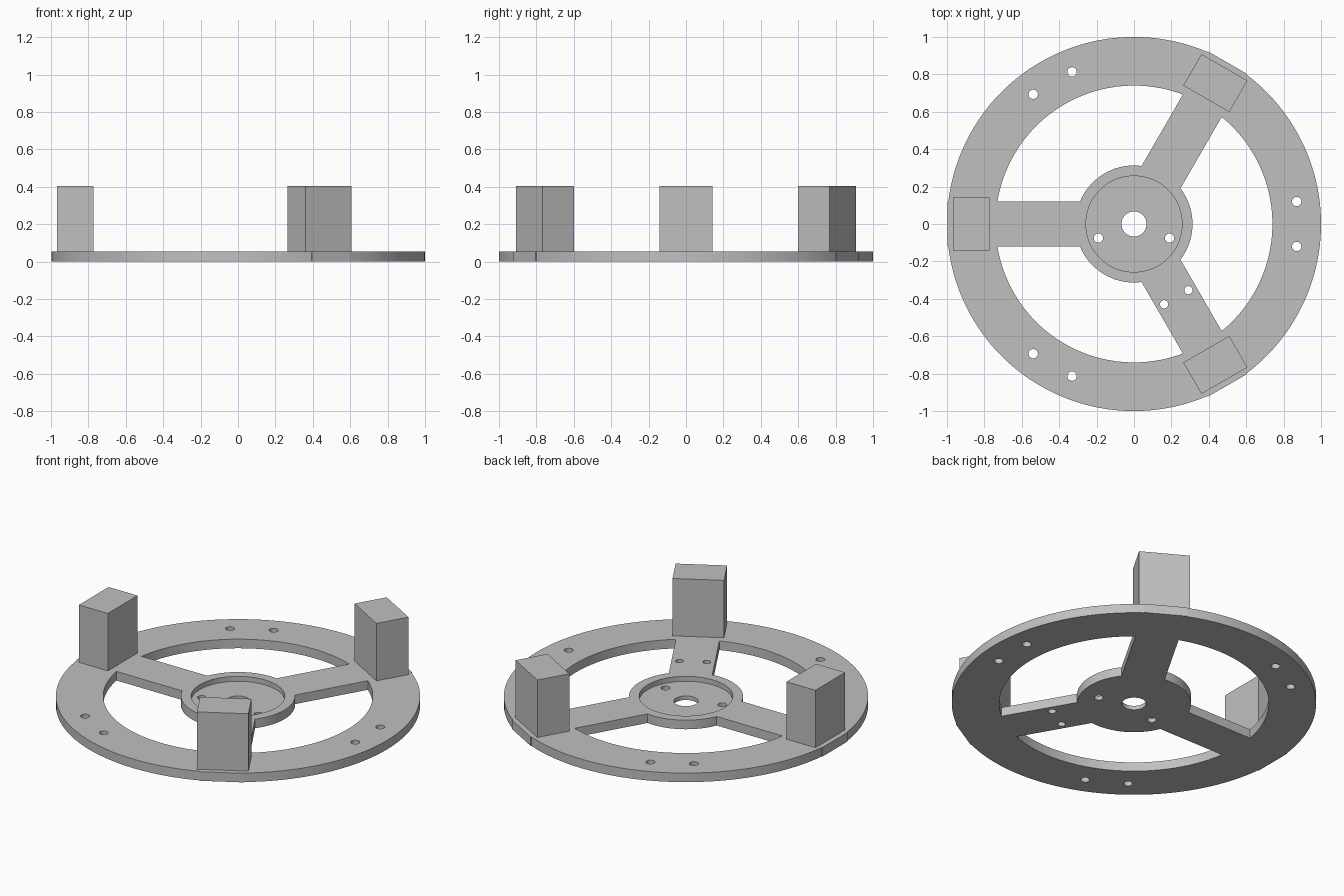
import bpy, bmesh, math
from mathutils import Matrix

if "Cube" in bpy.data.objects:
    bpy.data.objects.remove(bpy.data.objects["Cube"])

RIM_OUT, RIM_IN, HUB_R, THICK = 1.0, 0.74, 0.313, 0.055
HALF_W, SPOKE_END = 0.12, 0.997
SPOKES = [math.radians(a) for a in (60, 180, 300)]
THIRD = math.radians(120)

grey = bpy.data.materials.new("grey")
grey.diffuse_color = (0.53, 0.53, 0.53, 1)
grey.use_nodes = True
grey.node_tree.nodes["Principled BSDF"].inputs["Base Color"].default_value = grey.diffuse_color


def polar(r, a):
    return (r * math.cos(a), r * math.sin(a))


def arc(r, a0, a1, n):
    return [polar(r, a0 + (a1 - a0) * i / n) for i in range(n + 1)]


def circle(x, y, r, n=24):
    return [(x + px, y + py) for px, py in arc(r, 0, math.tau, n)[:-1]]


def turned(u, v, a):
    """Point u along a spoke direction and v to its side."""
    return (u * math.cos(a) - v * math.sin(a), u * math.sin(a) + v * math.cos(a))


def add_object(name, bm):
    mesh = bpy.data.meshes.new(name)
    bm.to_mesh(mesh)
    bm.free()
    mesh.materials.append(grey)
    obj = bpy.data.objects.new(name, mesh)
    bpy.context.collection.objects.link(obj)
    return obj


# Outer outline, with a short flat at the end of each spoke
loops = []
outline = []
off = math.asin(HALF_W / RIM_OUT)
for a in SPOKES:
    outline += [turned(SPOKE_END, -HALF_W, a), turned(SPOKE_END, HALF_W, a)]
    outline += arc(RIM_OUT, a + off, a + THIRD - off, 48)
loops.append(outline)

# Three windows between the spokes
o_rim, o_hub = math.asin(HALF_W / RIM_IN), math.asin(HALF_W / HUB_R)
for a in SPOKES:
    loops.append(arc(RIM_IN, a + o_rim, a + THIRD - o_rim, 40)
                 + arc(HUB_R, a + THIRD - o_hub, a + o_hub, 20))

# Shaft hole and screw holes
loops.append(circle(0, 0, 0.067, 40))
for a in (0, THIRD, 2 * THIRD):
    for side in (-1, 1):
        loops.append(circle(*turned(0.87, 0.12 * side, a), 0.025))
for side in (-1, 1):
    loops.append(circle(*turned(0.452, 0.075 * side, SPOKES[2]), 0.022))
    loops.append(circle(0.19 * side, -0.075, 0.025))

# Wheel plate: fill the outlines and extrude upward
bm = bmesh.new()
for pts in loops:
    vs = [bm.verts.new((x, y, 0)) for x, y in pts]
    for i, v in enumerate(vs):
        bm.edges.new((v, vs[(i + 1) % len(vs)]))
bmesh.ops.triangle_fill(bm, edges=bm.edges[:], use_beauty=True, normal=(0, 0, 1))
ext = bmesh.ops.extrude_face_region(bm, geom=bm.faces[:])
for v in ext["geom"]:
    if isinstance(v, bmesh.types.BMVert):
        v.co.z = THICK
bmesh.ops.recalc_face_normals(bm, faces=bm.faces[:])
plate = add_object("wheel_plate", bm)

# Round recess sunk into the hub
bm = bmesh.new()
bmesh.ops.create_cone(bm, cap_ends=True, segments=72, radius1=0.257, radius2=0.257,
                      depth=0.1, matrix=Matrix.Translation((0, 0, 0.075)))
cutter = add_object("recess_cutter", bm)
cutter.hide_render = True
mod = plate.modifiers.new("recess", "BOOLEAN")
mod.operation, mod.solver, mod.object = "DIFFERENCE", "EXACT", cutter
bpy.context.view_layer.objects.active = plate
plate.select_set(True)
bpy.ops.object.modifier_apply(modifier=mod.name)
bpy.data.objects.remove(cutter)
bpy.ops.object.shade_smooth_by_angle(angle=math.radians(30))

# Upright blocks at the spoke ends
for i, a in enumerate(SPOKES):
    bm = bmesh.new()
    bmesh.ops.create_cube(bm, size=1, matrix=Matrix.Rotation(a, 4, "Z")
                          @ Matrix.Translation((0.87, 0, (THICK + 0.403) / 2))
                          @ Matrix.Diagonal((0.194, 0.284, 0.403 - THICK, 1)))
    add_object(f"post_{i + 1}", bm)
